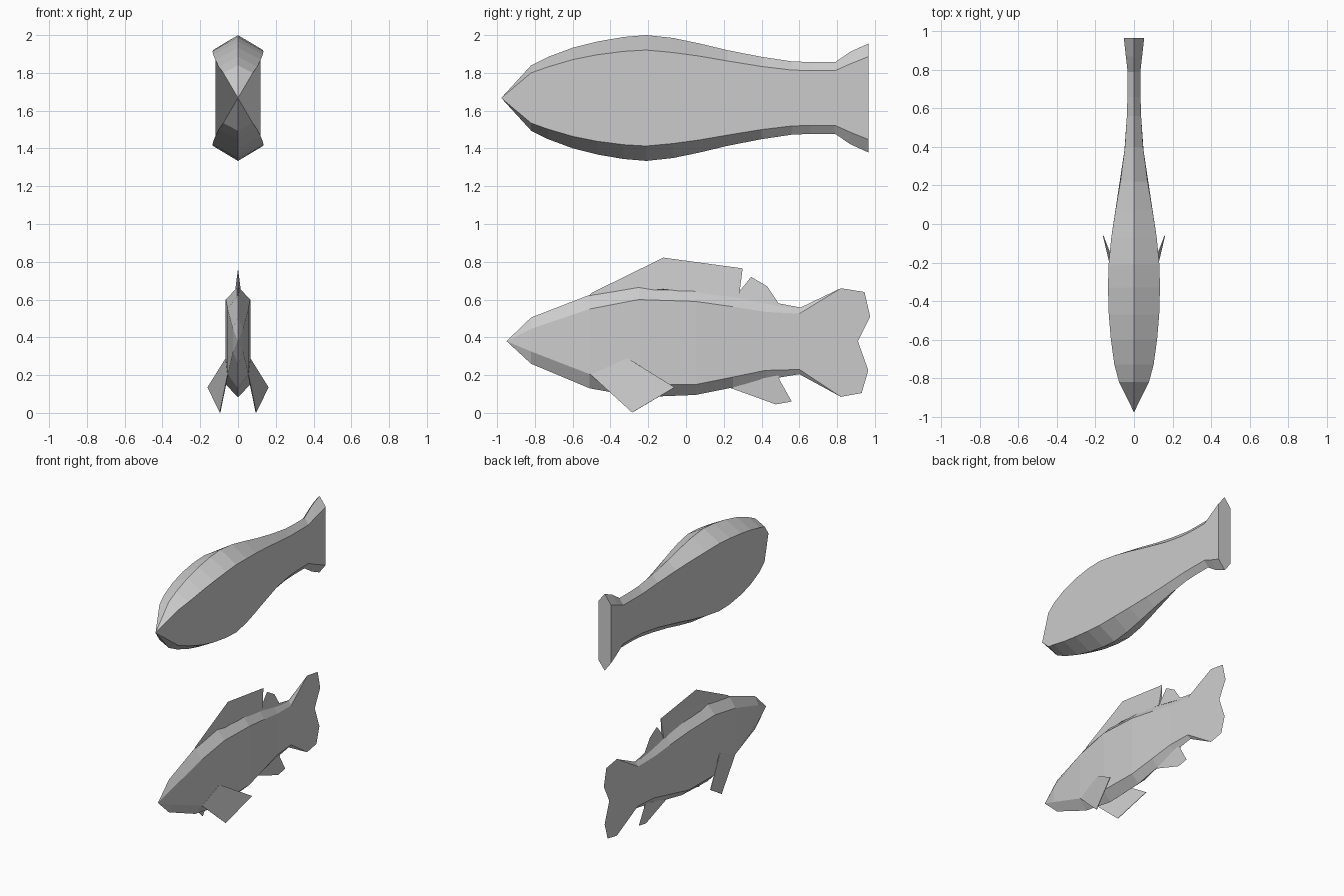
import bpy, bmesh

if "Cube" in bpy.data.objects:
    bpy.data.objects.remove(bpy.data.objects["Cube"])


def finish(name, bm):
    bmesh.ops.remove_doubles(bm, verts=bm.verts[:], dist=1e-5)
    bmesh.ops.recalc_face_normals(bm, faces=bm.faces[:])
    me = bpy.data.meshes.new(name)
    bm.to_mesh(me)
    bm.free()
    ob = bpy.data.objects.new(name, me)
    bpy.context.collection.objects.link(ob)
    return ob


def ring(bm, y, w, top, su, sl, bot):
    """Six-sided section: ridge, right side, keel, left side."""
    pts = [(0, top), (w, su), (w, sl), (0, bot), (-w, sl), (-w, su)]
    return [bm.verts.new((x, y, z)) for x, z in pts]


def hex_body(bm, tip, sections, flat_sides):
    nose = bm.verts.new(tip)
    rings = [ring(bm, *s) for s in sections]
    bands = (0, 2, 3, 5) if flat_sides else range(6)
    for i in bands:
        j = (i + 1) % 6
        bm.faces.new((nose, rings[0][i], rings[0][j]))
        for a, b in zip(rings, rings[1:]):
            bm.faces.new((a[i], b[i], b[j], a[j]))
    if flat_sides:
        for u, l in ((1, 2), (5, 4)):
            bm.faces.new([nose] + [r[u] for r in rings] + [r[l] for r in reversed(rings)])
    return rings


def fin(name, base, edge):
    """Wedge fin: base points (y, z, half width), sharp outer edge points (y, z)."""
    bm = bmesh.new()
    tips = [bm.verts.new((0, y, z)) for y, z in edge]
    sides = []
    for s in (1, -1):
        row = [bm.verts.new((s * w, y, z)) for y, z, w in base]
        bm.faces.new(row + tips[::-1])
        sides.append(row)
    r, l = sides
    bm.faces.new((r[0], l[0], tips[0]))
    bm.faces.new((r[-1], l[-1], tips[-1]))
    bm.faces.new(r + l[::-1])
    return finish(name, bm)


# Upper plain body: y, half width, ridge height, side height (mirrored about its axis)
axis = 1.667
profile = [
    (-0.82, 0.078, 1.84, 1.80), (-0.73, 0.102, 1.885, 1.832),
    (-0.60, 0.120, 1.933, 1.870), (-0.47, 0.131, 1.966, 1.896),
    (-0.33, 0.135, 1.990, 1.914), (-0.21, 0.132, 2.0, 1.921),
    (-0.07, 0.118, 1.985, 1.908), (0.07, 0.096, 1.956, 1.889),
    (0.22, 0.070, 1.920, 1.863), (0.40, 0.047, 1.885, 1.834),
    (0.56, 0.037, 1.861, 1.815), (0.66, 0.034, 1.857, 1.812),
    (0.79, 0.033, 1.857, 1.812), (0.87, 0.042, 1.912, 1.848),
    (0.965, 0.053, 1.955, 1.886),
]
bm = bmesh.new()
rings = hex_body(bm, (0, -0.978, axis),
                 [(y, w, t, s, 2 * axis - s, 2 * axis - t) for y, w, t, s in profile], True)
bm.faces.new(rings[-1])
finish("plain_fish_body", bm)

# Lower fish body: y, half width, ridge, upper side, lower side, keel
sections = [
    (-0.82, 0.027, 0.505, 0.445, 0.325, 0.26),
    (-0.51, 0.055, 0.625, 0.55, 0.205, 0.13),
    (-0.25, 0.065, 0.668, 0.60, 0.15, 0.083),
    (0.05, 0.060, 0.658, 0.59, 0.15, 0.095),
    (0.25, 0.045, 0.63, 0.562, 0.19, 0.135),
    (0.42, 0.032, 0.588, 0.535, 0.225, 0.175),
    (0.60, 0.022, 0.555, 0.525, 0.23, 0.205),
]
bm = bmesh.new()
last = hex_body(bm, (0, -0.95, 0.38), sections, False)[-1]

# Tail fin narrows from the last section to a sharp edge
tail = [bm.verts.new((0, y, z)) for y, z in (
    (0.82, 0.66), (0.945, 0.64), (0.975, 0.51), (0.91, 0.38),
    (0.965, 0.225), (0.93, 0.105), (0.82, 0.085))]
for u, l in ((1, 2), (5, 4)):
    bm.faces.new((last[0], tail[0], last[u]))
    bm.faces.new((last[3], tail[-1], last[l]))
    bm.faces.new([last[u]] + tail + [last[l]])
finish("finned_fish_body", bm)

# Back and belly fins
fin("front_dorsal_fin",
    [(-0.51, 0.62, 0.004), (-0.12, 0.655, 0.014), (0.28, 0.61, 0.012)],
    [(-0.50, 0.635), (-0.12, 0.822), (0.30, 0.765)])
fin("rear_dorsal_fin",
    [(0.27, 0.61, 0.010), (0.42, 0.578, 0.010), (0.60, 0.545, 0.004)],
    [(0.28, 0.64), (0.345, 0.72), (0.43, 0.67), (0.49, 0.58), (0.605, 0.558)])
fin("anal_fin",
    [(0.23, 0.145, 0.008), (0.49, 0.20, 0.008)],
    [(0.235, 0.132), (0.475, 0.045), (0.56, 0.06), (0.495, 0.175)])

# Side fins, one thin blade mirrored
bm = bmesh.new()
blade = [(0.054, -0.505, 0.203), (0.063, -0.31, 0.29), (0.16, -0.06, 0.135), (0.095, -0.285, 0.002)]
bm.faces.new([bm.verts.new(p) for p in blade])
fins = finish("side_fins", bm)
thick = fins.modifiers.new("Thickness", 'SOLIDIFY')
thick.thickness = 0.004
thick.offset = 0
fins.modifiers.new("Mirror", 'MIRROR')
